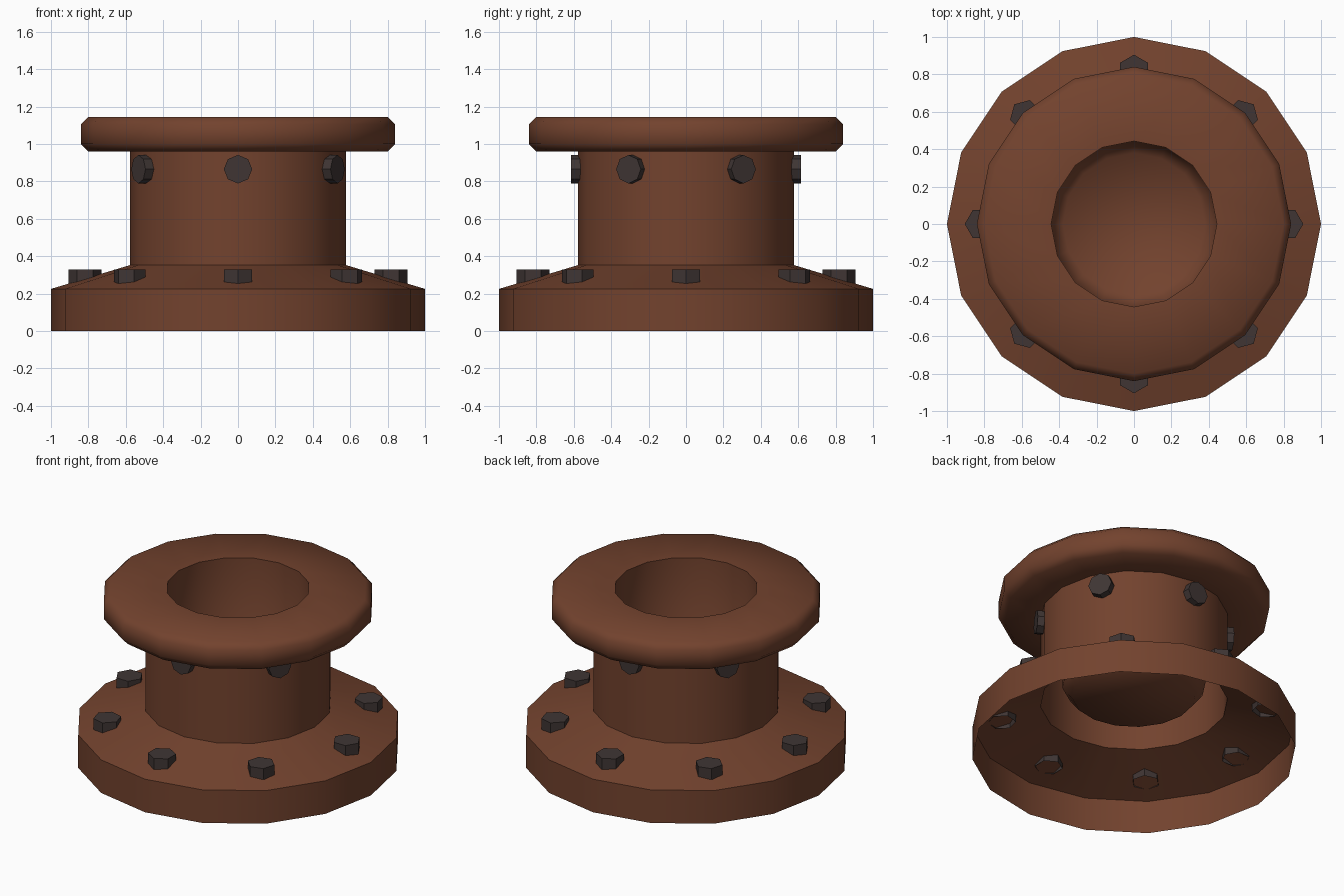
import bpy, bmesh
from math import sin, cos, pi, radians
from mathutils import Matrix

if "Cube" in bpy.data.objects:
    bpy.data.objects.remove(bpy.data.objects["Cube"])

def material(name, rgb):
    m = bpy.data.materials.new(name)
    m.diffuse_color = (*rgb, 1)
    m.use_nodes = True
    m.node_tree.nodes["Principled BSDF"].inputs["Base Color"].default_value = m.diffuse_color
    return m

rust = material("rust_brown", (0.17, 0.055, 0.027))
iron = material("dark_iron", (0.05, 0.036, 0.034))

def finish(name, bm, mat, angle=None):
    me = bpy.data.meshes.new(name)
    bm.to_mesh(me)
    bm.free()
    me.materials.append(mat)
    ob = bpy.data.objects.new(name, me)
    bpy.context.collection.objects.link(ob)
    if angle:
        bpy.ops.object.select_all(action='DESELECT')
        ob.select_set(True)
        bpy.context.view_layer.objects.active = ob
        bpy.ops.object.shade_smooth_by_angle(angle=radians(angle))
    return ob

def lathe(name, profile, sides, mat, angle, cap_end=False):
    bm = bmesh.new()
    rings = [[bm.verts.new((r * cos(2 * pi * i / sides), r * sin(2 * pi * i / sides), z))
              for i in range(sides)] for r, z in profile]
    for a, b in zip(rings, rings[1:]):
        for i in range(sides):
            j = (i + 1) % sides
            bm.faces.new((a[i], a[j], b[j], b[i]))
    if cap_end:
        bm.faces.new(rings[-1])
    return finish(name, bm, mat, angle)

def bolt(name, sides, radius, depth, matrix):
    # Prism with a closed head and an open, hidden end
    bm = bmesh.new()
    low, high = [[bm.verts.new((radius * cos(2 * pi * i / sides),
                                radius * sin(2 * pi * i / sides), z))
                  for i in range(sides)] for z in (0, depth)]
    for i in range(sides):
        j = (i + 1) % sides
        bm.faces.new((low[i], low[j], high[j], high[i]))
    bm.faces.new(high)
    bm.transform(matrix)
    return finish(name, bm, iron)

# Hollow flange, open underneath, sloping up to the column
lathe("base_flange", [(1, 0), (1, 0.225), (0.578, 0.352)], 16, rust, 50)

# Pipe column
lathe("column", [(0.578, 0.352), (0.578, 0.96)], 16, rust, 50)

# Bevelled rim running over into the closed bore
lathe("rim_and_bore", [(0.578, 0.96), (0.80, 0.96), (0.84, 1.0), (0.84, 1.105),
                       (0.80, 1.145), (0.443, 1.145), (0.443, 0.48), (0.38, 0.40)],
      16, rust, 60, cap_end=True)

# Hex bolts on the flange
for k in range(8):
    bolt(f"flange_bolt_{k + 1}", 6, 0.087, 0.075,
         Matrix.Rotation(k * pi / 4, 4, 'Z') @ Matrix.Translation((0.818, 0, 0.255)))

# Octagonal bolts around the column neck
for k in range(6):
    bolt(f"column_bolt_{k + 1}", 8, 0.076, 0.058,
         Matrix.Rotation(radians(30 + 60 * k), 4, 'Z')
         @ Matrix.Translation((0.557, 0, 0.865)) @ Matrix.Rotation(pi / 2, 4, 'Y'))
